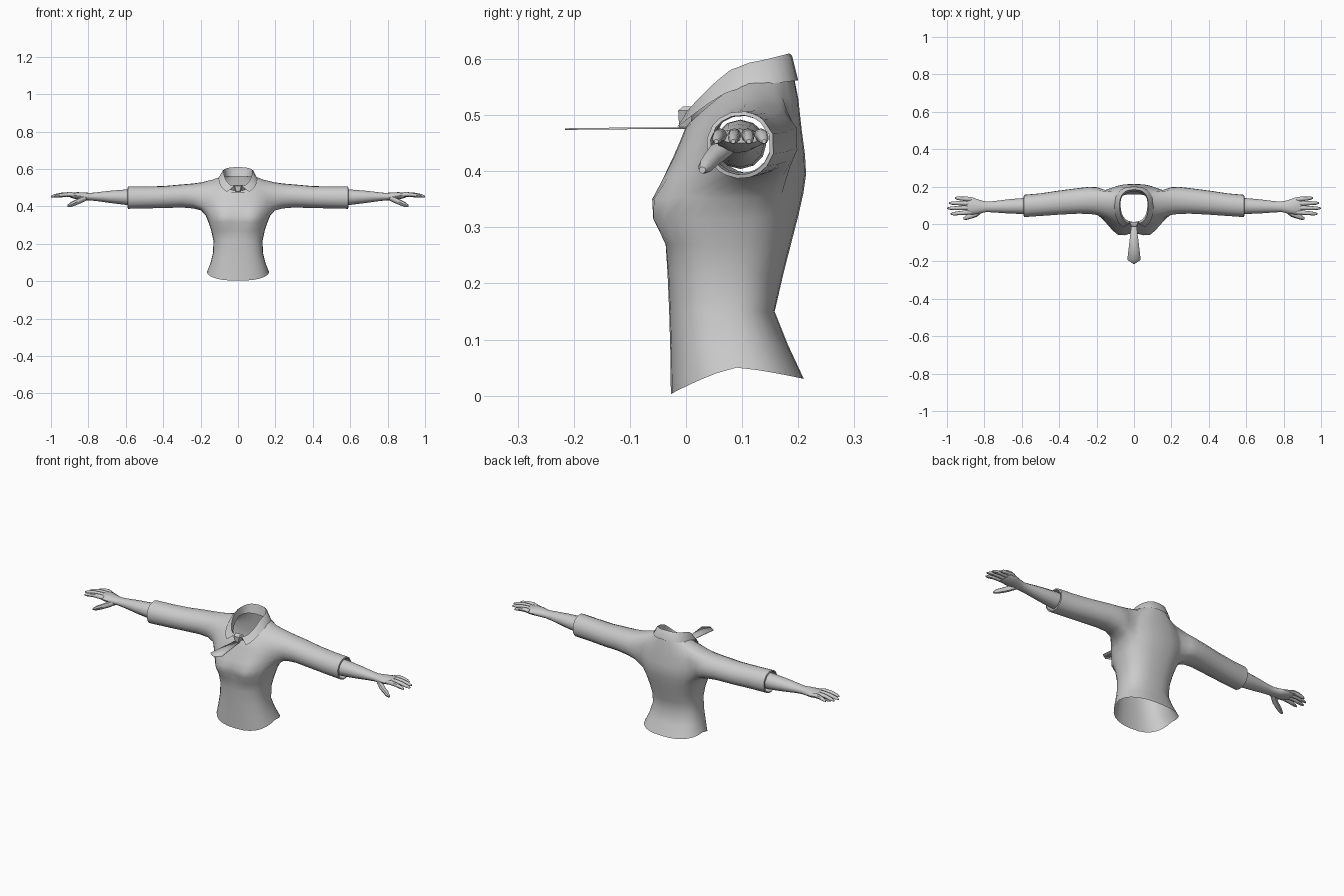
import bpy, bmesh, math
from mathutils import Vector

if "Cube" in bpy.data.objects:
    bpy.data.objects.remove(bpy.data.objects["Cube"])


def finish(name, bm, mirror=False, thick=0):
    bmesh.ops.recalc_face_normals(bm, faces=bm.faces)
    me = bpy.data.meshes.new(name)
    bm.to_mesh(me)
    bm.free()
    ob = bpy.data.objects.new(name, me)
    bpy.context.collection.objects.link(ob)
    if mirror:
        ob.modifiers.new("mirror", 'MIRROR').use_mirror_merge = False
    if thick:
        s = ob.modifiers.new("thickness", 'SOLIDIFY')
        s.thickness, s.offset = thick, 0
    bpy.context.view_layer.objects.active = ob
    for o in bpy.context.selected_objects:
        o.select_set(False)
    ob.select_set(True)
    bpy.ops.object.shade_smooth_by_angle(angle=math.radians(45))
    return ob


def bridge(bm, a, b, closed=True):
    n = len(a)
    for i in range(n if closed else n - 1):
        j = (i + 1) % n
        bm.faces.new((a[i], a[j], b[j], b[i]))


def body_point(ring, t, e=0.8):
    """Ring = front y,z / side x,y,z / back y,z; t = 0 at the front."""
    fy, fz, sx, sy, sz, by, bz = ring
    s, c = math.sin(t), math.cos(t)
    k = abs(c) ** e
    ey, ez = (fy, fz) if c > 0 else (by, bz)
    return Vector((math.copysign(sx * abs(s) ** e, s) if abs(s) > 1e-6 else 0,
                   sy + (ey - sy) * k, sz + (ez - sz) * k ** 1.3))


def tube(bm, path, sides, caps=True):
    """Loft along x; path entries = x, y, z, radius y, radius z."""
    rings = []
    for x, y, z, ry, rz in path:
        rings.append([bm.verts.new((x, y + ry * math.cos(2 * math.pi * i / sides),
                                    z + rz * math.sin(2 * math.pi * i / sides)))
                      for i in range(sides)])
    for a, b in zip(rings, rings[1:]):
        bridge(bm, a, b)
    if caps:
        bm.faces.new(rings[0])
        bm.faces.new(rings[-1])


# Shirt: torso loft with armholes bridged to the sleeves
N = 28
torso = [
    (-.027, .003, .166, .09, .05, .21, .03),
    (-.028, .08, .148, .075, .095, .182, .09),
    (-.030, .15, .134, .07, .15, .158, .15),
    (-.033, .22, .131, .07, .215, .173, .215),
    (-.036, .27, .143, .075, .27, .187, .27),
    (-.045, .315, .158, .08, .315, .2, .32),
    (-.044, .35, .172, .09, .352, .209, .36),
    (-.038, .385, .182, .095, .39, .214, .395),
    (-.023, .425, .186, .10, .44, .212, .43),
    (-.010, .455, .178, .105, .49, .206, .475),
    (-.002, .475, .135, .112, .545, .2, .53),
    (.004, .484, .085, .11, .562, .192, .57),
]
bm = bmesh.new()
rows = []
for r in torso:
    row = []
    for j in range(N):
        p = body_point(r, 2 * math.pi * j / N)
        if p.y < .06:   # bust
            p.y -= .028 * math.exp(-((abs(p.x) - .078) / .05) ** 2 - ((p.z - .335) / .045) ** 2)
        row.append(bm.verts.new(p))
    rows.append(row)
R0, R1, C0, C1 = 6, 10, 4, 10
for i in range(len(rows) - 1):
    for j in range(N):
        hole = R0 <= i < R1 and (C0 <= j < C1 or N - C1 <= j < N - C0)
        if not hole:
            k = (j + 1) % N
            bm.faces.new((rows[i][j], rows[i][k], rows[i + 1][k], rows[i + 1][j]))
sleeve = [
    (.195, .126, .455, .079, .075), (.24, .127, .456, .074, .067),
    (.30, .124, .456, .070, .062), (.40, .115, .450, .066, .059),
    (.50, .104, .448, .062, .059), (.588, .097, .447, .061, .060),
    (.59, .097, .447, .054, .053), (.54, .099, .448, .052, .051)]
for sg in (1, -1):
    loop = ([(R0, c) for c in range(C0, C1)] + [(r, C1) for r in range(R0, R1)]
            + [(R1, c) for c in range(C1, C0, -1)] + [(r, C0) for r in range(R1, R0, -1)])
    prev = [rows[r][(c * sg) % N] for r, c in loop]
    ang = [math.atan2(v.co.z - .455, v.co.y - .1) for v in prev]
    for x, y, z, ry, rz in sleeve:
        cur = [bm.verts.new((sg * x, y + ry * math.cos(a), z + rz * math.sin(a))) for a in ang]
        bridge(bm, prev, cur)
        prev = cur
# soften the armhole seam
soft = [v for v in bm.verts if .09 < abs(v.co.x) < .22 and .34 < v.co.z < .56 and not v.is_boundary]
for _ in range(2):
    bmesh.ops.smooth_vert(bm, verts=soft, factor=.3, use_axis_x=True, use_axis_y=True, use_axis_z=True)
finish("shirt", bm)

# Collar: inner stand, fold line and turned-down flap, open at the front
bm = bmesh.new()
collar = [((.012, .482, .072, .11, .555, .172, .56), 176),
          ((.000, .505, .077, .10, .592, .184, .61), 169),
          ((-.003, .500, .083, .10, .588, .189, .606), 166),
          ((-.030, .466, .104, .10, .552, .200, .562), 150)]
M = 24
prev = None
for ring, lim in collar:
    cur = []
    for i in range(M + 1):
        t = math.pi + math.radians(lim) * (2 * i / M - 1)
        cur.append(bm.verts.new(body_point(ring, t)))
    if prev:
        bridge(bm, prev, cur, closed=False)
    prev = cur
finish("collar", bm)

# Tie knot: tapered block
bm = bmesh.new()
knot = [(.515, .024, -.006, .012), (.508, .027, -.014, .012), (.476, .014, -.012, .008)]
rings = [[bm.verts.new(p) for p in ((-w, y1, z), (-w * .6, y0, z), (w * .6, y0, z), (w, y1, z))]
         for z, w, y0, y1 in knot]
for a, b in zip(rings, rings[1:]):
    bridge(bm, a, b)
bm.faces.new(rings[0])
bm.faces.new(rings[-1])
finish("tie_knot", bm)

# Tie blade sticking straight forward
bm = bmesh.new()
outline = [(.013, 0, .477), (.024, -.09, .4765), (.036, -.192, .4755), (0, -.2155, .475)]
left = [bm.verts.new((-x, y, z)) for x, y, z in outline[:3]]
right = [bm.verts.new(p) for p in outline[:3]]
tip = bm.verts.new(outline[3])
bridge(bm, left, right, closed=False)
bm.faces.new((left[2], right[2], tip))
finish("tie_blade", bm, thick=.003)

# Forearm and palm
bm = bmesh.new()
tube(bm, [(.50, .097, .448, .046, .044), (.59, .096, .449, .043, .042),
          (.68, .094, .451, .037, .033), (.75, .092, .452, .030, .024),
          (.79, .092, .452, .028, .020), (.825, .092, .454, .036, .021),
          (.86, .096, .457, .045, .019), (.89, .098, .459, .046, .014),
          (.90, .098, .459, .040, .009)], 12)
finish("forearm_and_palm", bm, mirror=True)

# Fingers and thumb
bm = bmesh.new()
for y0, y1, end in ((.063, .054, .982), (.087, .084, 1.0), (.110, .112, .990), (.132, .139, .958)):
    x0 = .87
    L = end - x0
    path = []
    for f, z, r in ((0, .460, .011), (.25, .464, .0125), (.55, .463, .011), (.85, .457, .009), (1, .453, .004)):
        path.append((x0 + L * f, y0 + (y1 - y0) * f, z, r, r))
    tube(bm, path, 8)
tube(bm, [(.81, .078, .447, .016, .015), (.84, .058, .434, .019, .017),
          (.87, .044, .420, .015, .015), (.895, .035, .409, .013, .013),
          (.912, .029, .402, .006, .006)], 8)
finish("fingers", bm, mirror=True)
